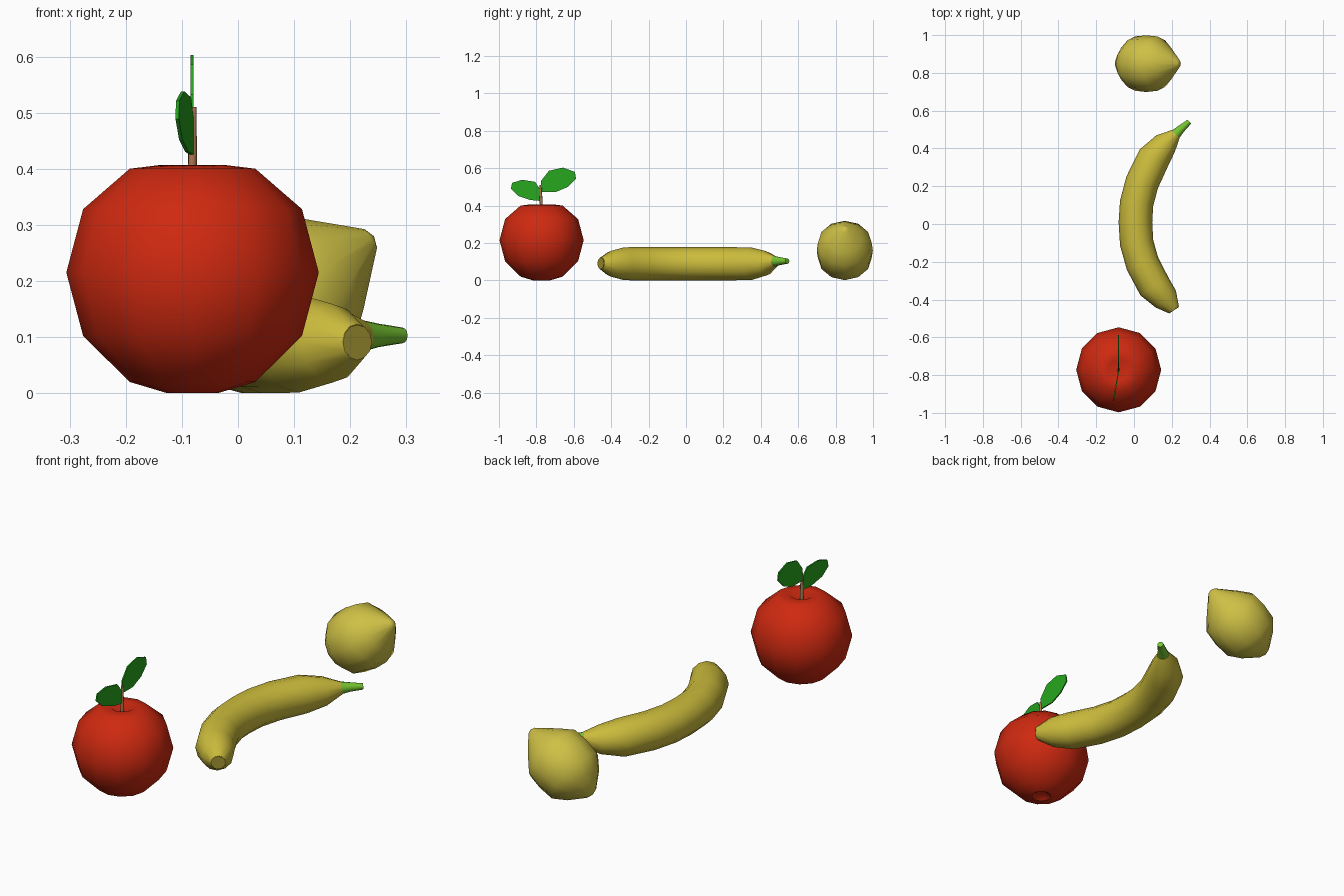
import bpy, bmesh, math
from mathutils import Vector

if "Cube" in bpy.data.objects:
    bpy.data.objects.remove(bpy.data.objects["Cube"])


def material(name, rgb):
    m = bpy.data.materials.new(name)
    m.diffuse_color = (*rgb, 1)
    m.use_nodes = True
    m.node_tree.nodes["Principled BSDF"].inputs["Base Color"].default_value = m.diffuse_color
    return m


RED = material("red", (0.62, 0.022, 0.005))
YELLOW = material("yellow", (0.60, 0.50, 0.045))
LEMON = material("lemon_yellow", (0.62, 0.53, 0.06))
OLIVE = material("olive", (0.36, 0.29, 0.03))
GREEN = material("green", (0.02, 0.38, 0.013))
LIME = material("lime", (0.18, 0.55, 0.03))
BROWN = material("brown", (0.43, 0.19, 0.08))


def finish(name, bm, mat, smooth=True):
    bmesh.ops.remove_doubles(bm, verts=bm.verts, dist=1e-5)
    bmesh.ops.recalc_face_normals(bm, faces=bm.faces)
    me = bpy.data.meshes.new(name)
    bm.to_mesh(me)
    bm.free()
    ob = bpy.data.objects.new(name, me)
    bpy.context.collection.objects.link(ob)
    me.materials.append(mat)
    if smooth:
        bpy.ops.object.select_all(action='DESELECT')
        ob.select_set(True)
        bpy.context.view_layer.objects.active = ob
        bpy.ops.object.shade_smooth_by_angle(angle=math.radians(50))
    return ob


def loft(name, rings, sides, mat, axis=None):
    """Tube through (centre, radius) rings; a fixed axis makes it a lathe."""
    bm = bmesh.new()
    pts = [Vector(p) for p, r in rings]
    loops = []
    for i, (p, r) in enumerate(rings):
        d = Vector(axis) if axis else pts[min(i + 1, len(pts) - 1)] - pts[max(i - 1, 0)]
        q = d.to_track_quat('Z', 'Y')
        r = max(r, 1e-7)
        loops.append([bm.verts.new(pts[i] + q @ Vector((
            r * math.cos(2 * math.pi * k / sides), r * math.sin(2 * math.pi * k / sides), 0)))
            for k in range(sides)])
    for a, b in zip(loops, loops[1:]):
        for k in range(sides):
            j = (k + 1) % sides
            bm.faces.new((a[k], a[j], b[j], b[k]))
    for end, (p, r) in ((loops[0], rings[0]), (loops[-1], rings[-1])):
        if r > 0:
            bm.faces.new(end)
    return finish(name, bm, mat)


def lathe(name, base, axis, profile, sides, mat):
    base, axis = Vector(base), Vector(axis).normalized()
    return loft(name, [(base + axis * t, r) for t, r in profile], sides, mat, axis)


def leaf(name, outline, x_at):
    """Thin flat blade drawn in the y-z plane."""
    bm = bmesh.new()
    f = bm.faces.new([bm.verts.new((x_at(y) - 0.003, y, z)) for y, z in outline])
    ext = bmesh.ops.extrude_face_region(bm, geom=[f])
    bmesh.ops.translate(bm, vec=(0.006, 0, 0),
                        verts=[v for v in ext["geom"] if isinstance(v, bmesh.types.BMVert)])
    return finish(name, bm, GREEN, smooth=False)


# Apple with dimples, stem and two leaves
lathe("apple", (-0.081, -0.772, 0), (0, 0, 1),
      [(0.03, 0), (0, 0.045), (0.02, 0.112), (0.102, 0.195), (0.215, 0.225),
       (0.328, 0.195), (0.4, 0.112), (0.407, 0.055), (0.37, 0)], 12, RED)
loft("apple_stem", [((-0.082, -0.772, 0.36), 0.009), ((-0.081, -0.775, 0.43), 0.008),
                    ((-0.079, -0.777, 0.51), 0.005)], 8, BROWN)
leaf("large_leaf", [(-0.775, 0.473), (-0.775, 0.532), (-0.733, 0.586), (-0.658, 0.603),
                    (-0.594, 0.58), (-0.588, 0.543), (-0.631, 0.5), (-0.695, 0.473)],
     lambda y: -0.082)
leaf("small_leaf", [(-0.781, 0.425), (-0.834, 0.43), (-0.898, 0.452), (-0.936, 0.489),
                    (-0.93, 0.521), (-0.877, 0.538), (-0.807, 0.527), (-0.781, 0.489)],
     lambda y: -0.082 + (y + 0.78) * 0.17)

# Banana body, blossom end and stem
loft("banana", [((0.212, -0.454, 0.091), 0.032), ((0.168, -0.397, 0.089), 0.07),
                ((0.108, -0.33, 0.089), 0.088), ((0.045, -0.21, 0.089), 0.089),
                ((0.014, -0.1, 0.089), 0.089), ((0.0075, 0.01, 0.089), 0.089),
                ((0.014, 0.11, 0.089), 0.089), ((0.043, 0.22, 0.089), 0.089),
                ((0.105, 0.35, 0.089), 0.087), ((0.167, 0.425, 0.092), 0.066),
                ((0.222, 0.477, 0.102), 0.029)], 12, YELLOW)
loft("banana_blossom_end", [((0.211, -0.453, 0.091), 0.031), ((0.213, -0.456, 0.091), 0.031)],
     12, OLIVE)
loft("banana_stem", [((0.218, 0.473, 0.102), 0.029), ((0.25, 0.504, 0.103), 0.021),
                     ((0.293, 0.542, 0.103), 0.014)], 12, LIME)

# Lemon lying tilted, pointed end up towards +x
lathe("lemon", (0.065, 0.849, 0.16), (0.83, 0, 0.56),
      [(-0.19, 0), (-0.18, 0.03), (-0.125, 0.1), (-0.07, 0.144), (0, 0.15),
       (0.07, 0.144), (0.125, 0.098), (0.207, 0.02), (0.214, 0)], 12, LEMON)
